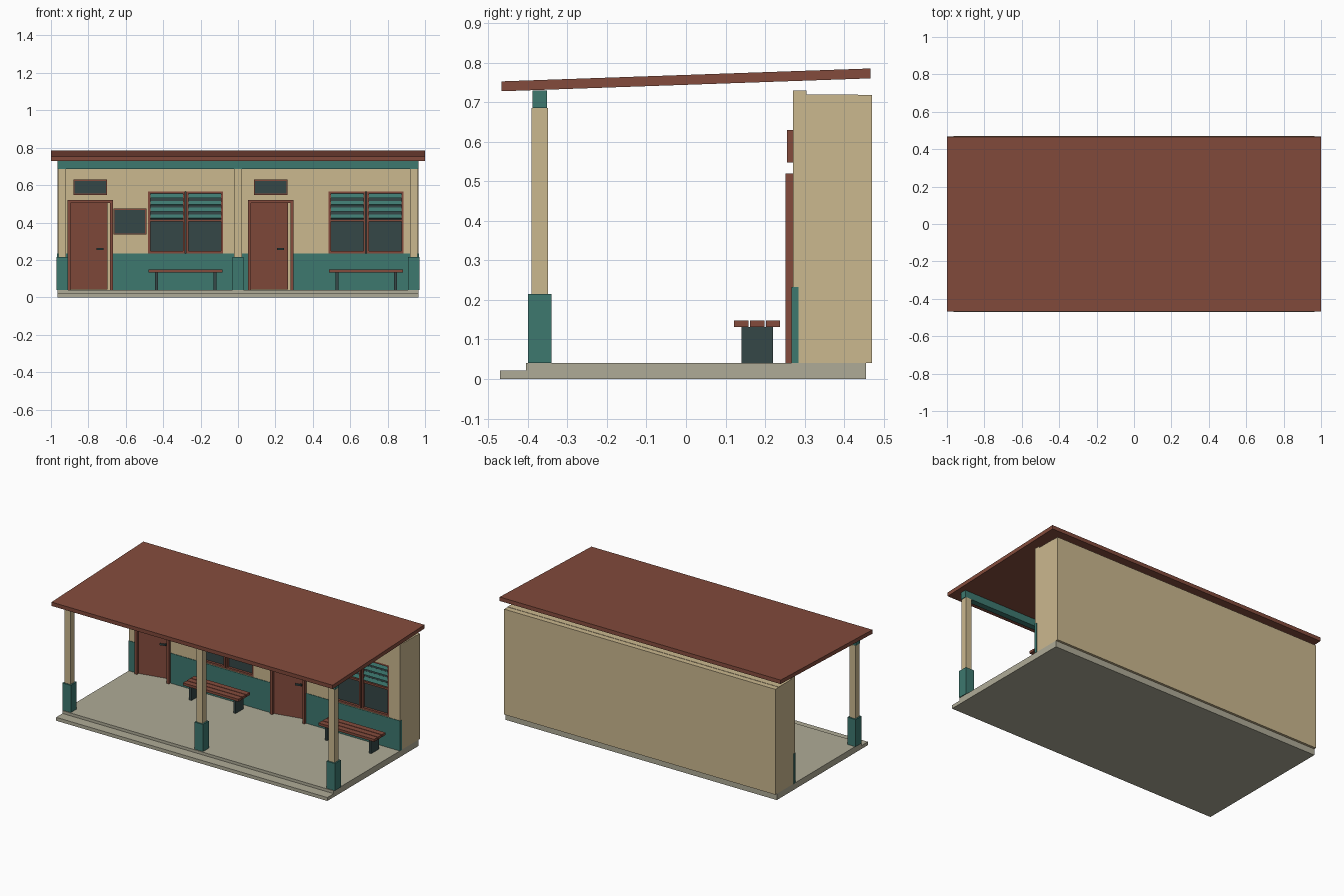
import bpy
import math
from mathutils import Matrix, Vector

cube = bpy.data.objects.get("Cube")
if cube:
    bpy.data.objects.remove(cube, do_unlink=True)


def material(name, rgb):
    linear = [((c / 255 + 0.055) / 1.055) ** 2.4 for c in rgb] + [1]
    mat = bpy.data.materials.new(name)
    mat.use_nodes = True
    mat.diffuse_color = linear
    mat.node_tree.nodes["Principled BSDF"].inputs["Base Color"].default_value = linear
    return mat


BROWN = material("red_brown", (131, 75, 60))
TAN = material("tan_plaster", (203, 184, 143))
TEAL = material("teal_paint", (61, 120, 111))
SLATE = material("dark_slate", (53, 71, 71))
STONE = material("pale_stone", (175, 171, 151))

QUADS = [(0, 2, 3, 1), (4, 5, 7, 6), (0, 1, 5, 4),
         (2, 6, 7, 3), (0, 4, 6, 2), (1, 3, 7, 5)]


def boxes(name, mat, *specs):
    """One object from boxes, each given as (x range, y range, z range)."""
    verts, faces = [], []
    for xs, ys, zs in specs:
        start = len(verts)
        verts += [(x, y, z) for z in zs for y in ys for x in xs]
        faces += [[start + i for i in q] for q in QUADS]
    mesh = bpy.data.meshes.new(name)
    mesh.from_pydata(verts, [], faces)
    mesh.materials.append(mat)
    obj = bpy.data.objects.new(name, mesh)
    bpy.context.collection.objects.link(obj)
    return obj


def frame(name, mat, xs, ys, zs, t, sill=True):
    """A rectangular border of thickness t."""
    (a, b), (lo, hi) = xs, zs
    low = lo + t if sill else lo
    parts = [((a, a + t), ys, (low, hi - t)), ((b - t, b), ys, (low, hi - t)),
             (xs, ys, (hi - t, hi))]
    if sill:
        parts.append((xs, ys, (lo, lo + t)))
    return boxes(name, mat, *parts)


def pierced_wall(name, mat, half, ys, zs, openings):
    """A wall along x built around openings (x0, x1, z0, z1)."""
    parts, x = [], -half
    for x0, x1, z0, z1 in openings:
        parts.append(((x, x0), ys, zs))
        if z0 > zs[0]:
            parts.append(((x0, x1), ys, (zs[0], min(z0, zs[1]))))
        if z1 < zs[1]:
            parts.append(((x0, x1), ys, (z1, zs[1])))
        x = x1
    parts.append(((x, half), ys, zs))
    return boxes(name, mat, *parts)


# Layout
FLOOR, HALF = 0.04, 0.965
DOORS = (-0.79, 0.175)
WINDOWS = (-0.28, 0.685)
SILL, HEAD = 0.235, 0.567
openings = []
for d, w in zip(DOORS, WINDOWS):
    openings += [(d - 0.115, d + 0.115, FLOOR, 0.51), (w - 0.2, w + 0.2, SILL, HEAD)]

# Platform and step
boxes("platform", STONE, ((-HALF, HALF), (-0.405, 0.455), (0, FLOOR)))
boxes("front_step", STONE, ((-HALF, HALF), (-0.47, -0.405), (0, 0.022)))

# Building shell
pierced_wall("front_wall", TAN, HALF, (0.27, 0.305), (FLOOR, 0.73), openings)
pierced_wall("wainscot", TEAL, HALF + 0.002, (0.267, 0.285), (FLOOR, 0.233), openings)
boxes("back_wall", TAN, ((-HALF, HALF), (0.435, 0.47), (FLOOR, 0.718)))
boxes("side_walls", TAN, *[((s * HALF - 0.0175 - s * 0.0175, s * HALF + 0.0175 - s * 0.0175),
                            (0.305, 0.435), (FLOOR, 0.72)) for s in (-1, 1)])
boxes("ceiling", TAN, ((-0.93, 0.93), (0.305, 0.435), (0.7, 0.72)))

# Sloping roof slab
roof = boxes("roof", BROWN, ((-1, 1), (-0.467, 0.467), (-0.0125, 0.0125)))
roof.matrix_world = Matrix.Translation((0, 0, 0.7565)) @ Matrix.Rotation(math.radians(2), 4, 'X')

# Porch posts and beam
for label, x in (("right", -0.94), ("middle", 0), ("left", 0.94)):
    for part, mat, r, zs in (("post", TAN, 0.021, (0.215, 0.685)),
                             ("post_base", TEAL, 0.03, (FLOOR, 0.215))):
        boxes(f"{label}_{part}", mat, ((x - r, x + r), (-0.37 - r, -0.37 + r), zs))
boxes("porch_beam", TEAL, ((-HALF, HALF), (-0.388, -0.351), (0.685, 0.73)))

# Each bay has a door with a sign, a window and a bench
for side, d, w in zip(("right", "left"), DOORS, WINDOWS):
    frame(f"{side}_door_frame", BROWN, (d - 0.122, d + 0.122), (0.252, 0.306),
          (FLOOR, 0.52), 0.016, sill=False)

    # Door standing slightly ajar
    hinge = Matrix.Translation((d - 0.106, 0.266, 0)) @ Matrix.Rotation(math.radians(12), 4, 'Z')
    leaf = boxes(f"{side}_door", BROWN, ((0, 0.202), (0, 0.014), (FLOOR + 0.002, 0.504)))
    handle = boxes(f"{side}_door_handle", SLATE, ((0.14, 0.178), (-0.012, -0.006), (0.254, 0.265)),
                   ((0.168, 0.178), (-0.006, 0), (0.254, 0.265)))
    leaf.matrix_world = handle.matrix_world = hinge

    # Sign above the door
    sx, sz = (d - 0.09, d + 0.09), (0.547, 0.63)
    frame(f"{side}_sign_frame", BROWN, sx, (0.255, 0.27), sz, 0.007)
    boxes(f"{side}_sign_panel", SLATE, ((sx[0] + 0.007, sx[1] - 0.007), (0.259, 0.27),
                                        (sz[0] + 0.007, sz[1] - 0.007)))

    # Window: glass, two sashes, rail and tilted louvres
    boxes(f"{side}_window_glass", SLATE, ((w - 0.195, w + 0.195), (0.288, 0.296), (SILL, HEAD)))
    for pane, x0, x1 in (("outer", w - 0.2, w - 0.003), ("inner", w + 0.003, w + 0.2)):
        frame(f"{side}_{pane}_sash", BROWN, (x0, x1), (0.272, 0.3), (SILL, HEAD), 0.012)
        boxes(f"{side}_{pane}_rail", BROWN, ((x0 + 0.012, x1 - 0.012), (0.274, 0.298), (0.405, 0.417)))
        for i in range(4):
            slat = boxes(f"{side}_{pane}_louvre_{i + 1}", TEAL,
                         ((x0 + 0.01, x1 - 0.01), (-0.002, 0.002), (-0.011, 0.011)))
            slat.matrix_world = (Matrix.Translation((0, 0.28, 0.433 + i * 0.036))
                                 @ Matrix.Rotation(math.radians(-25), 4, 'X'))

    # Bench
    boxes(f"{side}_bench_seat", BROWN, *[((w - 0.198, w + 0.198), (y, y + 0.036), (0.132, 0.148))
                                         for y in (0.122, 0.162, 0.202)])
    boxes(f"{side}_bench_legs", SLATE, *[((w + s * 0.157 - 0.008, w + s * 0.157 + 0.008),
                                          (0.14, 0.22), (FLOOR, 0.132)) for s in (-1, 1)])

# Notice board between the first door and window
frame("notice_board_frame", BROWN, (-0.665, -0.49), (0.258, 0.27), (0.336, 0.474), 0.006)
boxes("notice_board_panel", SLATE, ((-0.659, -0.496), (0.261, 0.27), (0.342, 0.468)))
